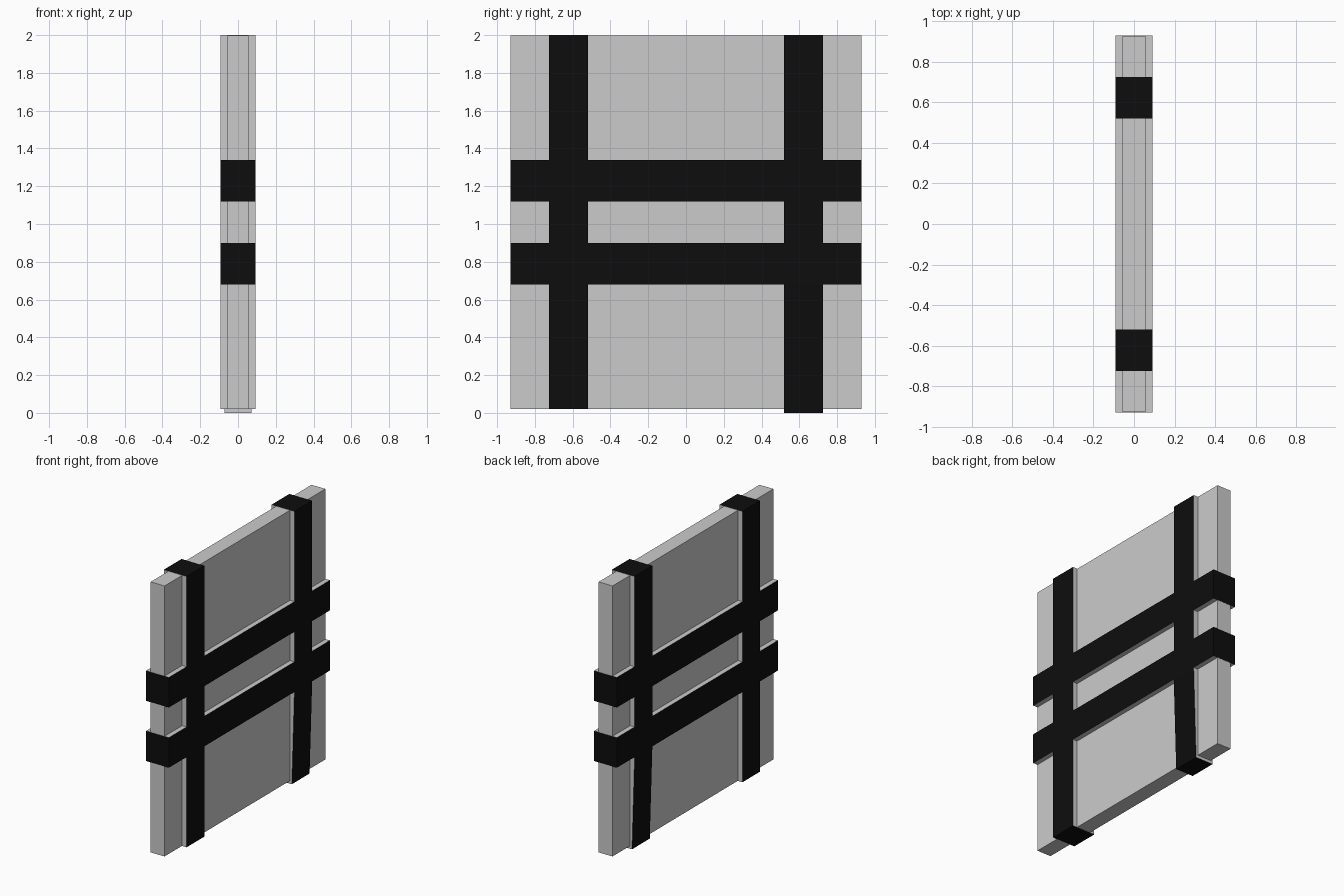
import bpy, bmesh
from mathutils import Vector

if "Cube" in bpy.data.objects:
    bpy.data.objects.remove(bpy.data.objects["Cube"])

HALF_W, TOP, BASE = 0.93, 2.0, 0.02   # panel half width, top, underside
PANEL_X, BAND_X, FOOT_X = 0.056, 0.092, 0.071
GAP = 0.0015                          # bands sit just proud of the panel rim

black = bpy.data.materials.new("black_paint")
black.diffuse_color = (0.004, 0.004, 0.004, 1)
black.use_nodes = True
black.node_tree.nodes["Principled BSDF"].inputs["Base Color"].default_value = black.diffuse_color
grey = bpy.data.materials.new("plain_grey")
grey.diffuse_color = (0.8, 0.8, 0.8, 1)
grey.use_nodes = True
grey.node_tree.nodes["Principled BSDF"].inputs["Base Color"].default_value = grey.diffuse_color


def prism(name, profile, sweep, banded=True):
    """Extrude a closed profile; banded ones get a black outline and grey caps."""
    bm = bmesh.new()
    cap = bm.faces.new([bm.verts.new(p) for p in profile])
    out = bmesh.ops.extrude_face_region(bm, geom=[cap], use_keep_orig=True)
    moved = [g for g in out["geom"] if isinstance(g, bmesh.types.BMVert)]
    sweep = Vector(sweep)
    bmesh.ops.translate(bm, verts=moved, vec=sweep)
    bmesh.ops.recalc_face_normals(bm, faces=bm.faces)
    bm.normal_update()
    me = bpy.data.meshes.new(name)
    if banded:
        me.materials.append(grey)
        me.materials.append(black)
        for f in bm.faces:
            f.material_index = 0 if abs(f.normal.dot(sweep.normalized())) > 0.9 else 1
    bm.to_mesh(me)
    bm.free()
    ob = bpy.data.objects.new(name, me)
    bpy.context.collection.objects.link(ob)
    return ob


# Flat central panel
w, z0, z1 = HALF_W - GAP, BASE + GAP, TOP - GAP
prism("panel", [(-PANEL_X, -w, z0), (PANEL_X, -w, z0), (PANEL_X, w, z0), (-PANEL_X, w, z0)],
      (0, 0, z1 - z0), banded=False)

# Horizontal bars wrapping the panel
for name, z in (("lower_bar", 0.68), ("upper_bar", 1.12)):
    prism(name, [(-BAND_X, -HALF_W, z), (BAND_X, -HALF_W, z),
                 (BAND_X, HALF_W, z), (-BAND_X, HALF_W, z)], (0, 0, 0.22))

# Vertical posts; the back one tapers to a slightly longer foot
for name, y, foot, foot_z in (("front_post", -0.725, BAND_X, BASE),
                              ("back_post", 0.52, FOOT_X, 0.0)):
    prism(name, [(-foot, y, foot_z), (foot, y, foot_z), (BAND_X, y, 0.68),
                 (BAND_X, y, TOP), (-BAND_X, y, TOP), (-BAND_X, y, 0.68)], (0, 0.205, 0))
